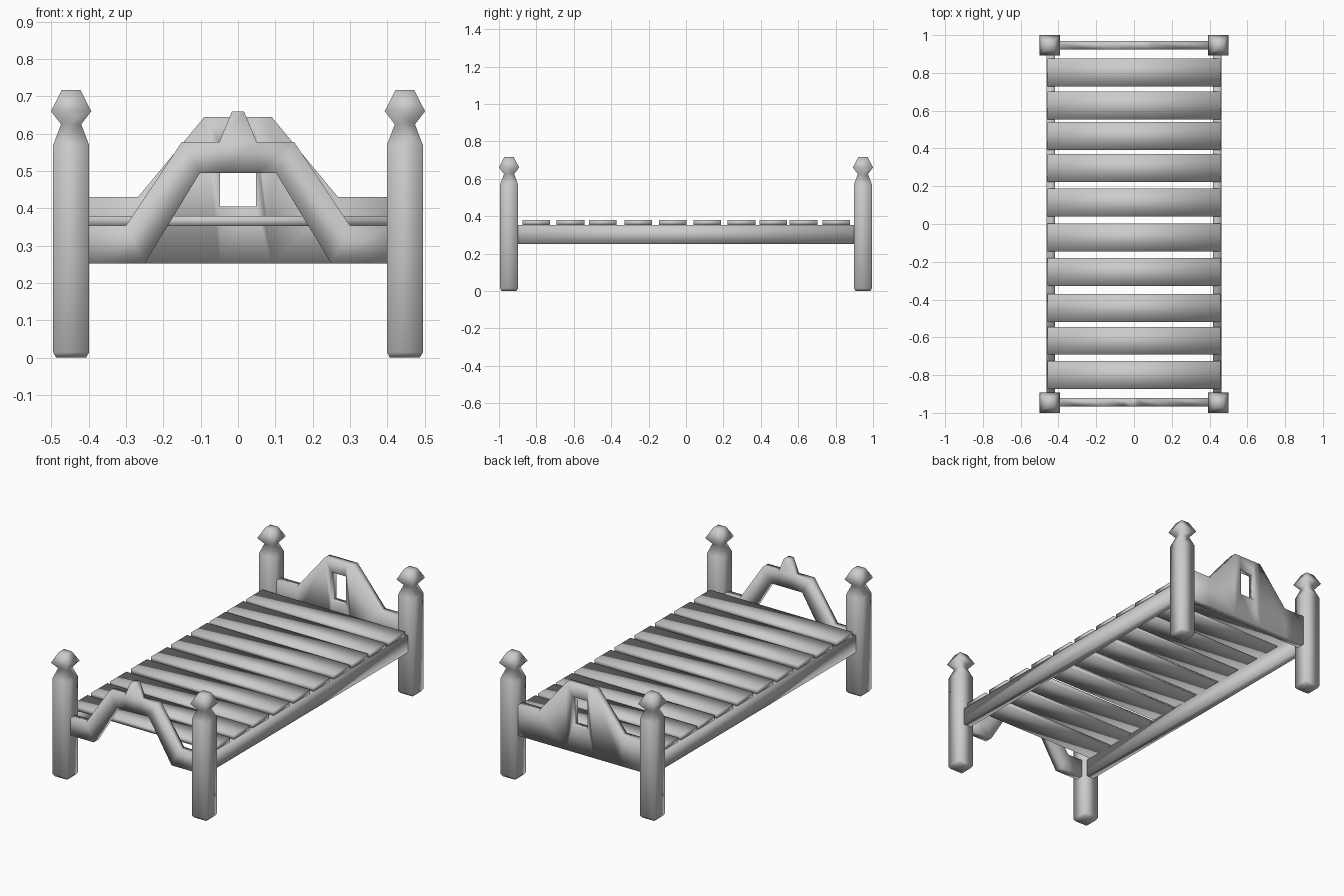
import bpy, bmesh

if "Cube" in bpy.data.objects:
    bpy.data.objects.remove(bpy.data.objects["Cube"])


def finish(name, bm):
    bmesh.ops.recalc_face_normals(bm, faces=bm.faces[:])
    for f in bm.faces:
        f.smooth = True
    me = bpy.data.meshes.new(name)
    bm.to_mesh(me)
    bm.free()
    ob = bpy.data.objects.new(name, me)
    bpy.context.collection.objects.link(ob)
    return ob


def mirror(ob, x, y):
    m = ob.modifiers.new("Mirror", 'MIRROR')
    m.use_axis = (x, y, False)
    m.use_mirror_merge = False


def box(name, lo, hi):
    bm = bmesh.new()
    bmesh.ops.create_cube(bm, size=1)
    for v in bm.verts:
        v.co = [(a + b) / 2 + c * (b - a) for a, b, c in zip(lo, hi, v.co)]
    return finish(name, bm)


def board(name, polys, y, thick=0.046):
    # extrude a panel made from touching xz polygons; right half is mirrored
    bm = bmesh.new()
    flipped = [[(-x, z) for x, z in reversed(p)] for p in polys if min(q[0] for q in p) >= 0]
    for p in polys + flipped:
        bm.faces.new([bm.verts.new((x, y - thick / 2, z)) for x, z in p])
    bmesh.ops.remove_doubles(bm, verts=bm.verts[:], dist=1e-4)
    r = bmesh.ops.extrude_face_region(bm, geom=bm.faces[:], use_keep_orig=True)
    for v in r["geom"]:
        if isinstance(v, bmesh.types.BMVert):
            v.co.y += thick
    return finish(name, bm)


# Corner posts: square section (half width, height) with a faceted finial
profile = [(0.040, 0), (0.048, 0.014), (0.048, 0.57), (0.027, 0.625),
           (0.054, 0.66), (0.025, 0.717)]
cx, cy = 0.447, 0.946
bm = bmesh.new()
rings = [[bm.verts.new((cx + sx * r, cy + sy * r, z))
          for sx, sy in ((-1, -1), (1, -1), (1, 1), (-1, 1))] for r, z in profile]
for a, b in zip(rings, rings[1:]):
    for i in range(4):
        j = (i + 1) % 4
        bm.faces.new((a[i], a[j], b[j], b[i]))
bm.faces.new(rings[0][::-1])
bm.faces.new(rings[-1])
mirror(finish("corner_posts", bm), True, True)

# Side rails
mirror(box("side_rails", (0.417, -0.90, 0.252), (0.463, 0.90, 0.352)), True, False)

# Slightly uneven mattress slats
for i, y in enumerate((-0.80, -0.618, -0.445, -0.255, -0.071, 0.113, 0.297, 0.466, 0.628, 0.803)):
    box(f"slat_{i + 1}", (-0.458, y - 0.074, 0.353), (0.458, y + 0.074, 0.379))

# Headboard with a small window
hx, h0, h1 = 0.048, 0.405, 0.572
board("headboard", [
    [(0.268, 0.252), (0.405, 0.252), (0.405, 0.43), (0.268, 0.43)],
    [(0.09, 0.252), (0.268, 0.252), (0.268, 0.43), (0.09, 0.645)],
    [(hx, 0.252), (0.09, 0.252), (0.09, 0.645), (hx, 0.645), (hx, h1), (hx, h0)],
    [(-hx, 0.252), (hx, 0.252), (hx, h0), (-hx, h0)],
    [(-hx, h1), (hx, h1), (hx, 0.645), (-hx, 0.645)],
], 0.947)

# Footboard: arched bar with a small peak
board("footboard", [
    [(0.25, 0.252), (0.405, 0.252), (0.405, 0.354), (0.30, 0.354)],
    [(0.25, 0.252), (0.30, 0.354), (0.15, 0.578), (0.102, 0.495)],
    [(0.05, 0.495), (0.102, 0.495), (0.15, 0.578), (0.05, 0.578)],
    [(-0.05, 0.495), (0.05, 0.495), (0.05, 0.578), (-0.05, 0.578)],
    [(-0.05, 0.578), (0.05, 0.578), (0.016, 0.66), (-0.016, 0.66)],
], -0.943)
